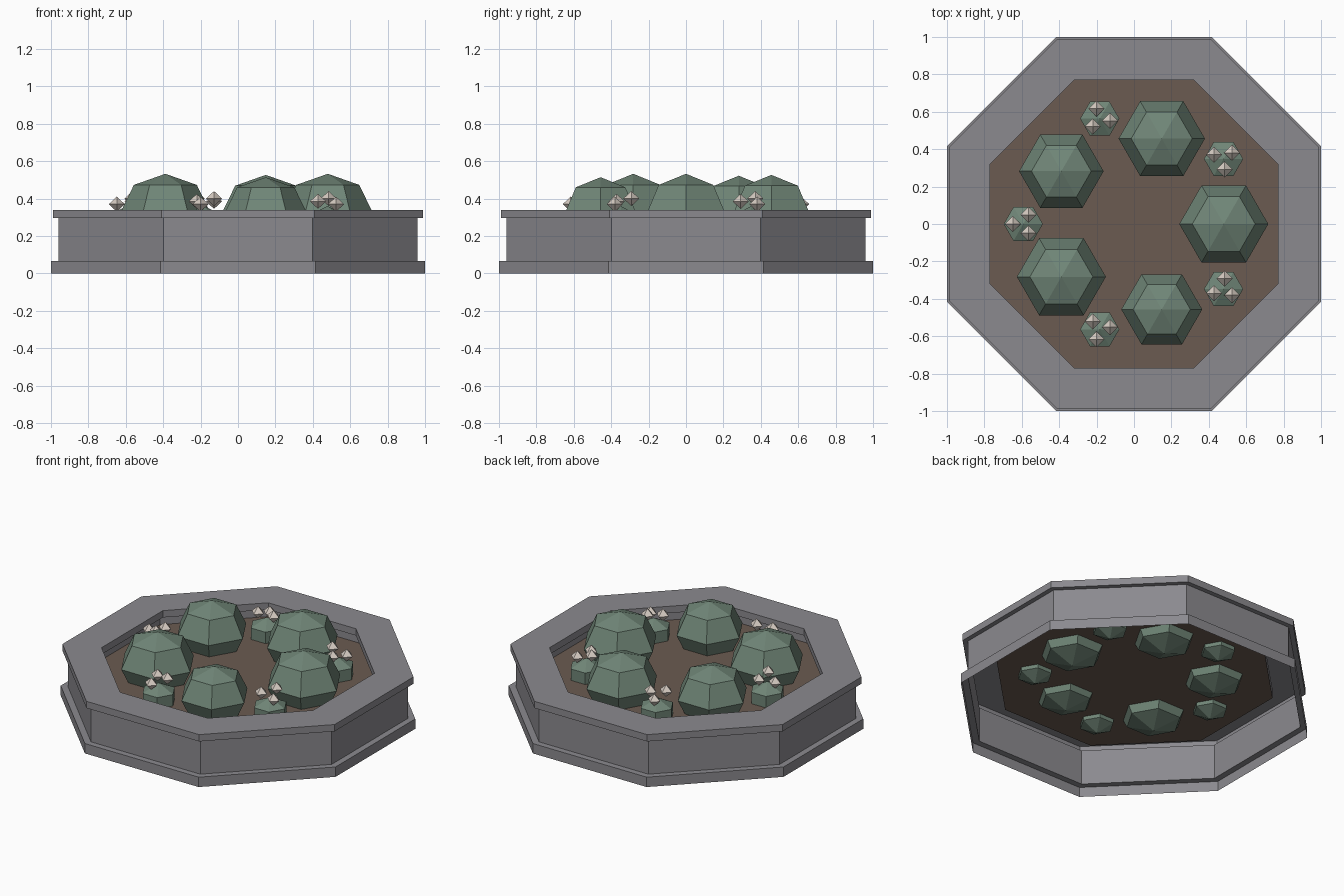
import bpy, bmesh
from math import sin, cos, pi, radians

cube = bpy.data.objects.get("Cube")
if cube:
    bpy.data.objects.remove(cube, do_unlink=True)


def make_material(name, rgb):
    mat = bpy.data.materials.new(name)
    mat.use_nodes = True
    color = (*rgb, 1)
    mat.diffuse_color = color
    bsdf = next(n for n in mat.node_tree.nodes if n.type == 'BSDF_PRINCIPLED')
    bsdf.inputs["Base Color"].default_value = color
    return mat


STONE = make_material("grey_stone", (0.26, 0.255, 0.275))
SOIL = make_material("brown_soil", (0.147, 0.105, 0.083))
LEAF = make_material("green_leaf", (0.162, 0.238, 0.185))
PETAL = make_material("pale_petal", (0.67, 0.6, 0.54))


def lathe(name, profile, sides, mat, phase=0.0, location=(0, 0, 0)):
    """Spin a bottom-to-top (radius, z) profile into a flat-sided shell."""
    bm = bmesh.new()
    rings = [[bm.verts.new((r * cos(phase + 2 * pi * i / sides),
                            r * sin(phase + 2 * pi * i / sides), z))
              for i in range(sides)] for r, z in profile]
    for low, high in zip(rings, rings[1:]):
        for i in range(sides):
            j = (i + 1) % sides
            bm.faces.new((low[i], low[j], high[j], high[i]))
    # Close the poles where the radius is zero
    bmesh.ops.remove_doubles(bm, verts=bm.verts, dist=1e-5)
    mesh = bpy.data.meshes.new(name)
    bm.to_mesh(mesh)
    bm.free()
    mesh.materials.append(mat)
    obj = bpy.data.objects.new(name, mesh)
    obj.location = location
    bpy.context.collection.objects.link(obj)
    return obj


def ball(name, radius, height, steps, sides, mat, location):
    """Coarse faceted ball with its widest points on the x axis."""
    profile = [(radius * sin(pi * k / steps), -height * cos(pi * k / steps))
               for k in range(steps + 1)]
    return lathe(name, profile, sides, mat, location=location)


def octagon(name, profile, mat):
    """Profile radii are measured to the flat sides."""
    return lathe(name, [(a / cos(pi / 8), z) for a, z in profile], 8, mat, pi / 8)


# Stone planter, open underneath: plinth, wall, cap and inner lip
SOIL_Z = 0.235
octagon("stone_planter", [(1, 0), (1, 0.065), (0.96, 0.065), (0.96, 0.295),
                          (0.99, 0.295), (0.99, 0.34), (0.77, 0.34),
                          (0.77, 0.295), (0.8, 0.295), (0.8, SOIL_Z)], STONE)

# Soil bed
octagon("soil_bed", [(0.8, SOIL_Z), (0, SOIL_Z)], SOIL)

# Ring of five large bushes
for k, radius in enumerate((0.238, 0.231, 0.226, 0.238, 0.2165)):
    a = radians(72 * k)
    ball(f"large_bush_{k + 1}", radius, radius * 0.85, 4, 6, LEAF,
         (0.48 * cos(a), 0.48 * sin(a), 0.33))

# Small bushes between them, each with three blossoms
for k in range(5):
    a = radians(36 + 72 * k)
    x, y = 0.592 * cos(a), 0.592 * sin(a)
    ball(f"small_bush_{k + 1}", 0.121, 0.1, 3, 6, LEAF, (x, y, 0.26))
    for n, z in enumerate((0.37, 0.4, 0.385)):
        b = a + n * 2 * pi / 3
        ball(f"blossom_{k + 1}_{n + 1}", 0.043, 0.04, 2, 4, PETAL,
             (x + 0.056 * cos(b), y + 0.056 * sin(b), z))
